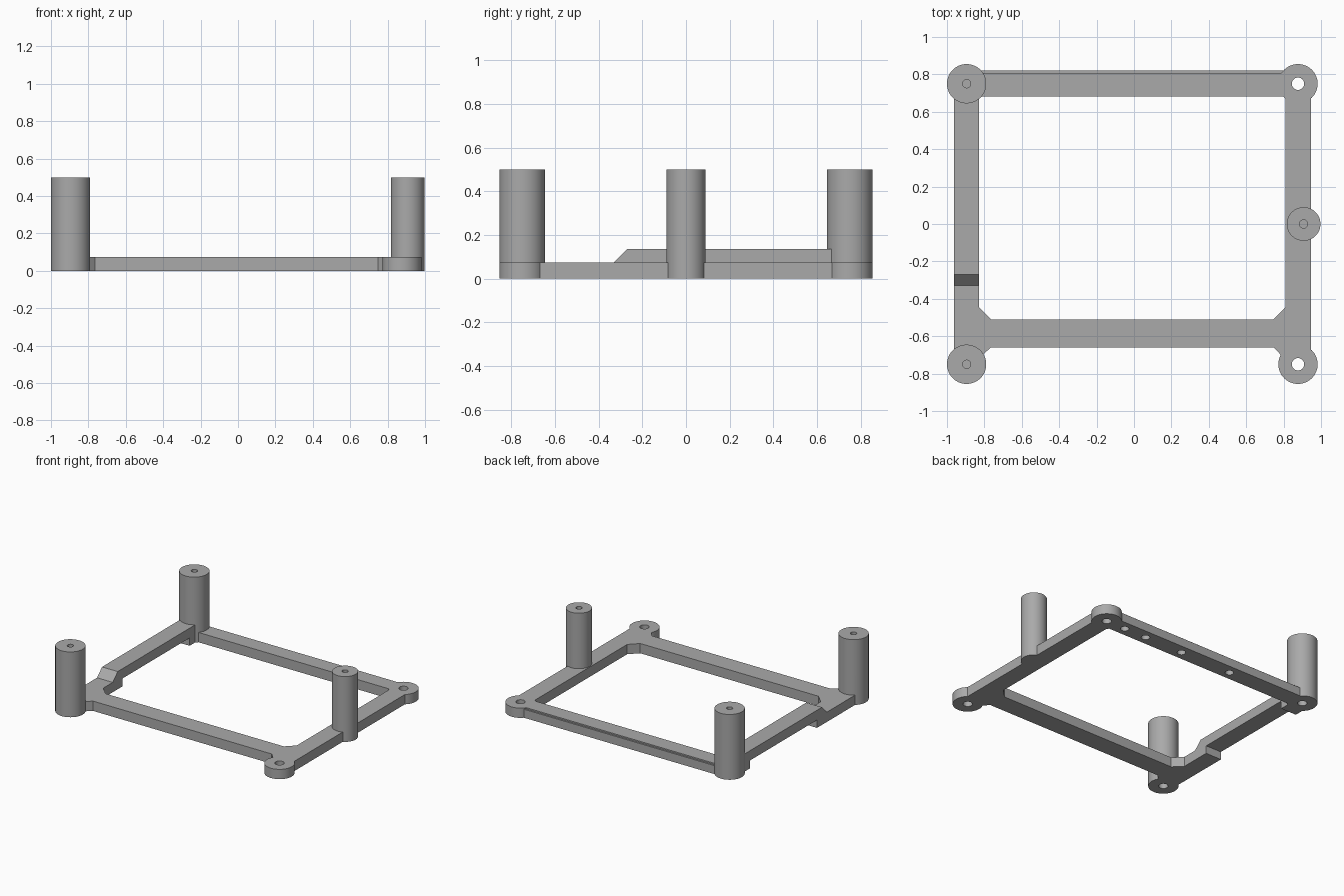
import bpy, bmesh, math

cube = bpy.data.objects.get("Cube")
if cube:
    bpy.data.objects.remove(cube, do_unlink=True)

grey = bpy.data.materials.new("plain grey")
grey.use_nodes = True
COLOUR = (0.4, 0.4, 0.4, 1)
grey.diffuse_color = COLOUR
grey.node_tree.nodes["Principled BSDF"].inputs["Base Color"].default_value = COLOUR

PLATE = 0.075      # thickness of the frame
POST_TOP = 0.5


def prism(name, points, offset):
    """Close a polygon and extrude it along offset."""
    bm = bmesh.new()
    face = bm.faces.new([bm.verts.new(p) for p in points])
    moved = bmesh.ops.extrude_face_region(bm, geom=[face])["geom"]
    bmesh.ops.translate(bm, vec=offset, verts=[v for v in moved if isinstance(v, bmesh.types.BMVert)])
    bmesh.ops.recalc_face_normals(bm, faces=bm.faces)
    mesh = bpy.data.meshes.new(name)
    bm.to_mesh(mesh)
    bm.free()
    mesh.materials.append(grey)
    obj = bpy.data.objects.new(name, mesh)
    bpy.context.collection.objects.link(obj)
    return obj


def cylinder(name, x, y, radius, low, high, sides=64):
    ring = [(x + radius * math.cos(math.tau * i / sides),
             y + radius * math.sin(math.tau * i / sides), low) for i in range(sides)]
    return prism(name, ring, (0, 0, high - low))


def combine(target, other, operation, keep=False):
    mod = target.modifiers.new(operation, "BOOLEAN")
    mod.operation = operation
    mod.solver = "EXACT"
    mod.object = other
    bpy.context.view_layer.objects.active = target
    bpy.ops.object.modifier_apply(modifier=mod.name)
    if not keep:
        bpy.data.objects.remove(other, do_unlink=True)


# Flat frame: back, right and front bars with chamfered corners
outline = [(-0.895, 0.683), (0.81, 0.683), (0.81, -0.445), (0.745, -0.51),
           (-0.765, -0.51), (-0.83, -0.445), (-0.9, -0.445), (-0.9, -0.70),
           (-0.81, -0.70), (-0.765, -0.66), (0.748, -0.66), (0.785, -0.70),
           (0.80, -0.745), (0.945, -0.745), (0.945, 0.807), (-0.895, 0.807)]
frame = prism("frame", [(x, y, 0) for x, y in outline], (0, 0, PLATE))

# Low ledge along the outside of the back bar
ledge = prism("ledge", [(-0.895, 0.78, 0), (0.877, 0.78, 0), (0.877, 0.82, 0), (-0.895, 0.82, 0)],
              (0, 0, 0.065))
combine(frame, ledge, "UNION")

# Side rail that ramps up and bridges over a gap underneath
rail_profile = [(-0.745, 0), (-0.21, 0), (-0.21, 0.06), (0.6, 0.06), (0.6, 0),
                (0.75, 0), (0.75, 0.135), (-0.27, 0.135), (-0.33, PLATE), (-0.745, PLATE)]
rail = prism("raised_rail", [(-0.963, y, z) for y, z in rail_profile], (0.133, 0, 0))
combine(frame, rail, "UNION")

# Round screw tabs on the right corners
for y in (-0.75, 0.75):
    combine(frame, cylinder("tab", 0.877, y, 0.105, 0, PLATE), "UNION")

# Standing posts
posts = [("front_post", -0.895, -0.75, 0.105),
         ("back_post", -0.895, 0.75, 0.105),
         ("middle_post", 0.907, 0, 0.09)]
for name, x, y, radius in posts:
    post = cylinder(name, x, y, radius, 0, POST_TOP)
    combine(frame, post, "UNION")

# Screw holes: pilot holes in the post tops, wider ones under the corners
for name, x, y, radius in posts:
    combine(frame, cylinder("pilot_hole", x, y, 0.022, 0.3, POST_TOP + 0.1, 32), "DIFFERENCE")
    if x < 0:
        combine(frame, cylinder("foot_hole", x, y, 0.033, -0.1, 0.15, 32), "DIFFERENCE")
for y in (-0.75, 0.75):
    combine(frame, cylinder("tab_hole", 0.877, y, 0.033, -0.1, 0.2, 32), "DIFFERENCE")

# Row of blind holes under the back bar
for x in (0.714, 0.525, 0.2, -0.235):
    combine(frame, cylinder("blind_hole", x, 0.75, 0.03, -0.1, 0.055, 32), "DIFFERENCE")

# Smooth round sides, sharp edges
frame.name = "frame_with_posts"
bpy.ops.object.select_all(action="DESELECT")
frame.select_set(True)
bpy.context.view_layer.objects.active = frame
bpy.ops.object.shade_smooth_by_angle(angle=math.radians(30))
